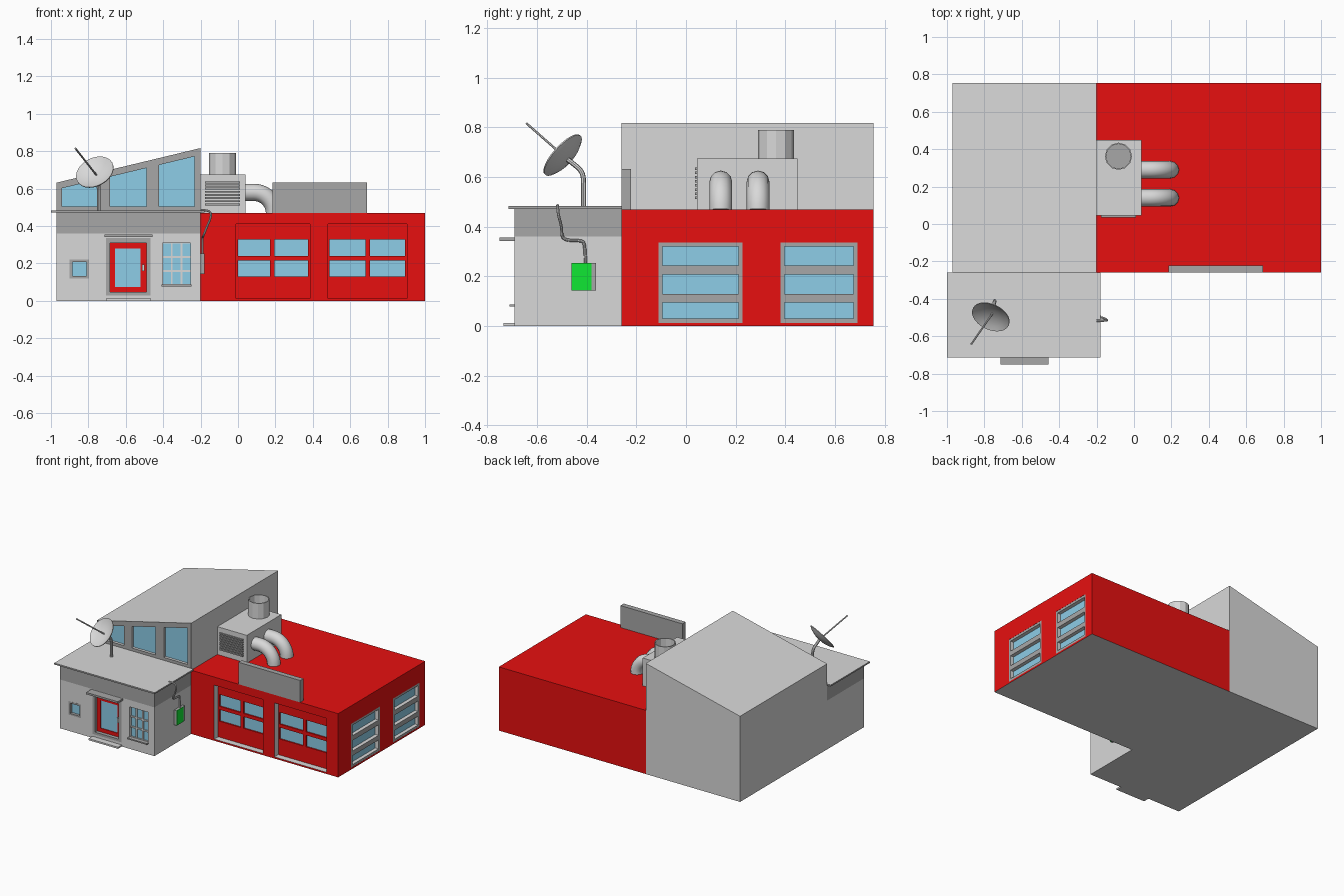
import bpy, bmesh, math
from mathutils import Vector

if "Cube" in bpy.data.objects:
    bpy.data.objects.remove(bpy.data.objects["Cube"])

# Palette: every mesh carries the same slots, so an index is a colour
LIGHT, DARK, RED, BLUE, GREEN = range(5)
MATS = []
for name, rgb in (("light_grey", (.69, .69, .69)), ("dark_grey", (.386, .386, .386)),
                  ("red", (.8, .005, .005)), ("glass_blue", (.266, .61, .8)),
                  ("green", (.005, .8, .034))):
    m = bpy.data.materials.new(name)
    m.diffuse_color = (*rgb, 1)
    m.use_nodes = True
    m.node_tree.nodes["Principled BSDF"].inputs["Base Color"].default_value = m.diffuse_color
    MATS.append(m)


def finish(name, bm, rule):
    """Turn a bmesh into an object; rule is a colour or a function of the face."""
    bmesh.ops.remove_doubles(bm, verts=bm.verts, dist=1e-5)
    bmesh.ops.recalc_face_normals(bm, faces=bm.faces)
    bm.normal_update()
    for f in bm.faces:
        f.material_index = rule(f) if callable(rule) else rule
        if f.normal.z < -.9 and abs(f.calc_center_median().z) < .001:
            f.material_index = LIGHT         # underside of the building
    me = bpy.data.meshes.new(name)
    bm.to_mesh(me)
    bm.free()
    for m in MATS:
        me.materials.append(m)
    ob = bpy.data.objects.new(name, me)
    bpy.context.collection.objects.link(ob)
    return ob


def smooth(ob):
    bpy.ops.object.select_all(action='DESELECT')
    ob.select_set(True)
    bpy.context.view_layer.objects.active = ob
    bpy.ops.object.shade_smooth_by_angle(angle=math.radians(40))


def box(name, x, y, z, rule):
    bm = bmesh.new()
    bmesh.ops.create_cube(bm, size=1)
    for v in bm.verts:
        v.co = [a[0] + (c + .5) * (a[1] - a[0]) for a, c in zip((x, y, z), v.co)]
    return finish(name, bm, rule)


def rect(u0, u1, v0, v1):
    return [(u0, v0), (u1, v0), (u1, v1), (u0, v1)]


def panel(name, side, at, depth, outer, holes, face, reveal=None):
    """Wall plate with openings. side 'F' faces -y at y=at, 'R' faces +x at x=at."""
    reveal = face if reveal is None else reveal
    place = (lambda u, v: (u, at, v)) if side == 'F' else (lambda u, v: (at, u, v))
    inward = Vector((0, depth, 0)) if side == 'F' else Vector((-depth, 0, 0))
    bm = bmesh.new()
    for loop in [outer] + holes:
        vs = [bm.verts.new(place(*p)) for p in loop]
        for a, b in zip(vs, vs[1:] + vs[:1]):
            bm.edges.new((a, b))
    bmesh.ops.triangle_fill(bm, edges=bm.edges[:], use_beauty=True)
    ext = bmesh.ops.extrude_face_region(bm, geom=bm.faces[:], use_keep_orig=True)
    bmesh.ops.translate(bm, vec=inward, verts=[g for g in ext['geom'] if isinstance(g, bmesh.types.BMVert)])
    us, ws = [p[0] for p in outer], [p[1] for p in outer]

    def rule(f):
        c = f.calc_center_median()
        u, flat = (c.x, abs(f.normal.y)) if side == 'F' else (c.y, abs(f.normal.x))
        edge = min(u - min(us), max(us) - u, c.z - min(ws), max(ws) - c.z) < 1e-4
        return face if flat > .9 or edge else reveal
    return finish(name, bm, rule)


def glass(name, side, at, r):
    if side == 'F':
        return box(name, r[:2], (at, at + .005), r[2:], BLUE)
    return box(name, (at - .005, at), r[:2], r[2:], BLUE)


def lathe(name, profile, steps, rule, loc, axis=(0, 0, 1)):
    bm = bmesh.new()
    vs = [bm.verts.new((r, 0, z)) for r, z in profile]
    es = [bm.edges.new(p) for p in zip(vs, vs[1:])]
    bmesh.ops.spin(bm, geom=vs + es, cent=(0, 0, 0), axis=(0, 0, 1),
                   angle=math.tau, steps=steps, use_duplicate=False)
    ob = finish(name, bm, rule)
    ob.location = loc
    ob.rotation_euler = Vector(axis).to_track_quat('Z', 'Y').to_euler()
    return ob


def tube(name, pts, radius, colour, kind='NURBS', sides=2):
    cu = bpy.data.curves.new(name, 'CURVE')
    cu.dimensions = '3D'
    cu.bevel_depth, cu.bevel_resolution, cu.use_fill_caps = radius, sides, True
    sp = cu.splines.new(kind)
    sp.points.add(len(pts) - 1)
    for p, co in zip(sp.points, pts):
        p.co = (*co, 1)
    if kind == 'NURBS':
        sp.order_u, sp.use_endpoint_u, sp.resolution_u = 3, True, 4
    cu.materials.append(MATS[colour])
    ob = bpy.data.objects.new(name, cu)
    bpy.context.collection.objects.link(ob)
    bpy.ops.object.select_all(action='DESELECT')
    ob.select_set(True)
    bpy.context.view_layer.objects.active = ob
    bpy.ops.object.convert(target='MESH')
    smooth(bpy.context.view_layer.objects.active)


# Garage: core, front wall with two door openings, right wall with two windows
box("garage_core", (-.2, .965), (-.2, .755), (0, .47), RED)
doors = [(-.012, .385), (.48, .903)]
panel("garage_front_wall", 'F', -.26, .06, rect(-.2, 1, 0, .47),
      [rect(a, b, .012, .41) for a, b in doors], RED, LIGHT)
for (a, b), cols in zip(doors, ([(0, .17), (.195, .373)], [(.49, .683), (.705, .892)])):
    panes = [(*c, *r) for c in cols for r in ((.13, .215), (.24, .327))]
    panel("garage_door", 'F', -.215, .015, rect(a, b, .012, .41), [rect(*p) for p in panes], RED)
    for p in panes:
        glass("garage_door_glass", 'F', -.205, p)
frames = [(-.11, .228), (.38, .69)]
panel("garage_right_wall", 'R', 1, .035, rect(-.2, .755, 0, .47),
      [rect(a, b, .012, .337) for a, b in frames], RED)
for a, b in frames:
    panes = [(a + .016, b - .016, *r) for r in ((.03, .095), (.13, .207), (.243, .32))]
    panel("side_window_frame", 'R', .999, .034, rect(a, b, .012, .337),
          [rect(*p) for p in panes], DARK, LIGHT)
    for p in panes:
        glass("side_window_glass", 'R', .972, p)
box("blank_sign_board", (.185, .69), (-.26, -.222), (.47, .632), DARK)

# Tall hall with a sloping roof and three slanted windows
panel("hall_body", 'F', -.235, .99, [(-.97, 0), (-.2, 0), (-.2, .817), (-.97, .632)], [], LIGHT)
slants = [[(a, .505), (b, .505), (b, .818 + .24 * (b + .2) - .038), (a, .818 + .24 * (a + .2) - .038)]
          for a, b in ((-.94, -.75), (-.685, -.49), (-.422, -.232))]
gable = [(-.97, .36), (-.2, .36), (-.2, .817), (-.97, .632)]
panel("hall_front_wall", 'F', -.257, .022, gable, slants, LIGHT)
panel("hall_front_facing", 'F', -.26, .003, gable, slants, DARK)
for s in slants:
    panel("hall_window_glass", 'F', -.24, .005, s, [], BLUE)
box("hall_front_base", (-.97, -.2), (-.26, -.235), (0, .36), LIGHT)

# Entrance annex: core, dark band, roof slab, front wall with openings
box("annex_core", (-.97, -.2), (-.645, -.26), (0, .36), LIGHT)
box("annex_band", (-.97, -.2), (-.69, -.26), (.36, .474), DARK)
box("annex_roof", (-1, -.18), (-.715, -.26), (.472, .483), lambda f: LIGHT if f.normal.z > .9 else DARK)
small, entry, grid = (-.9, -.797, .12, .22), (-.705, -.467, .03, .335), (-.403, -.253, .085, .31)
panel("annex_front_wall", 'F', -.69, .045, rect(-.97, -.2, 0, .36),
      [rect(*small), rect(*entry), rect(*grid)], LIGHT)
panel("small_window_frame", 'F', -.691, .046, rect(*small), [rect(-.886, -.81, .132, .207)], DARK)
glass("small_window_glass", 'F', -.67, (-.886, -.81, .132, .207))
panel("door_frame", 'F', -.691, .046, rect(*entry), [rect(-.685, -.49, .048, .31)], DARK)
panel("door_leaf", 'F', -.665, .02, rect(-.685, -.49, .048, .31), [rect(-.657, -.52, .075, .28)], RED)
glass("door_glass", 'F', -.66, (-.657, -.52, .075, .28))
box("door_handle", (-.513, -.5), (-.68, -.665), (.16, .195), LIGHT)
box("door_canopy", (-.715, -.457), (-.75, -.69), (.342, .356), DARK)
box("door_step", (-.705, -.465), (-.735, -.69), (0, .012), LIGHT)
cells = [(-.401 + i * .052, -.401 + i * .052 + .042, .09 + j * .0755, .09 + j * .0755 + .065)
         for i in range(3) for j in range(3)]
panel("grid_window_bars", 'F', -.68, .012, rect(*grid), [rect(*c) for c in cells], LIGHT)
glass("grid_window_glass", 'F', -.672, grid)
box("grid_window_sill", (-.408, -.248), (-.71, -.68), (.078, .087), DARK)

# Roof ventilation unit: housing, louvre, chimney and two elbow pipes
box("vent_housing", (-.2, .04), (.045, .448), (.47, .675), LIGHT)
for i in range(8):
    z = .511 + i * .0168
    box("vent_slat", (-.177, .012), (.036, .046), (z, z + .010), DARK)
lathe("chimney", [(.073, 0), (.073, .12), (.066, .12), (.066, .02), (0, .02)], 12,
      lambda f: DARK if abs(f.normal.z) > .9 and f.calc_center_median().z < .05 else LIGHT,
      (-.083, .362, .67))
for y in (.14, .29):
    arc = [(.085 + .11 * math.sin(t), y, .468 + .112 * math.cos(t))
           for t in (math.pi / 2 * i / 10 for i in range(11))]
    tube("elbow_pipe", [(.03, y, .58)] + arc, .046, LIGHT, 'POLY', 4)

# Satellite dish with curved mast and feed arm
aim = Vector((-.075, -.155, .14)).normalized()
arm = Vector((-.11, -.157, .138))
centre = Vector((-.76, -.485, .678))
smooth(lathe("dish", [(0, -.014), (.04, -.011), (.08, 0), (.106, .014), (.106, .019),
                      (.08, .006), (.04, -.005), (0, -.008)], 28, LIGHT, centre, aim))
tube("dish_mast", [(-.745, -.412, .475), (-.745, -.412, .56), (-.745, -.414, .62),
                   (-.755, -.455, .655), centre - aim * .01], .01, LIGHT)
tube("dish_feed_arm", [centre - aim * .008, centre + arm], .005, LIGHT, 'POLY')

# Green utility box and its cable up to the annex roof
box("utility_box", (-.2, -.18), (-.46, -.362), (.143, .253), DARK)
box("utility_box_door", (-.181, -.178), (-.46, -.38), (.143, .253), GREEN)
tube("utility_cable", [(-.19, -.405, .245), (-.19, -.405, .335), (-.188, -.425, .345), (-.186, -.5, .345),
                       (-.165, -.5, .4), (-.142, -.515, .45), (-.15, -.517, .487), (-.2, -.517, .485)],
     .006, LIGHT)
